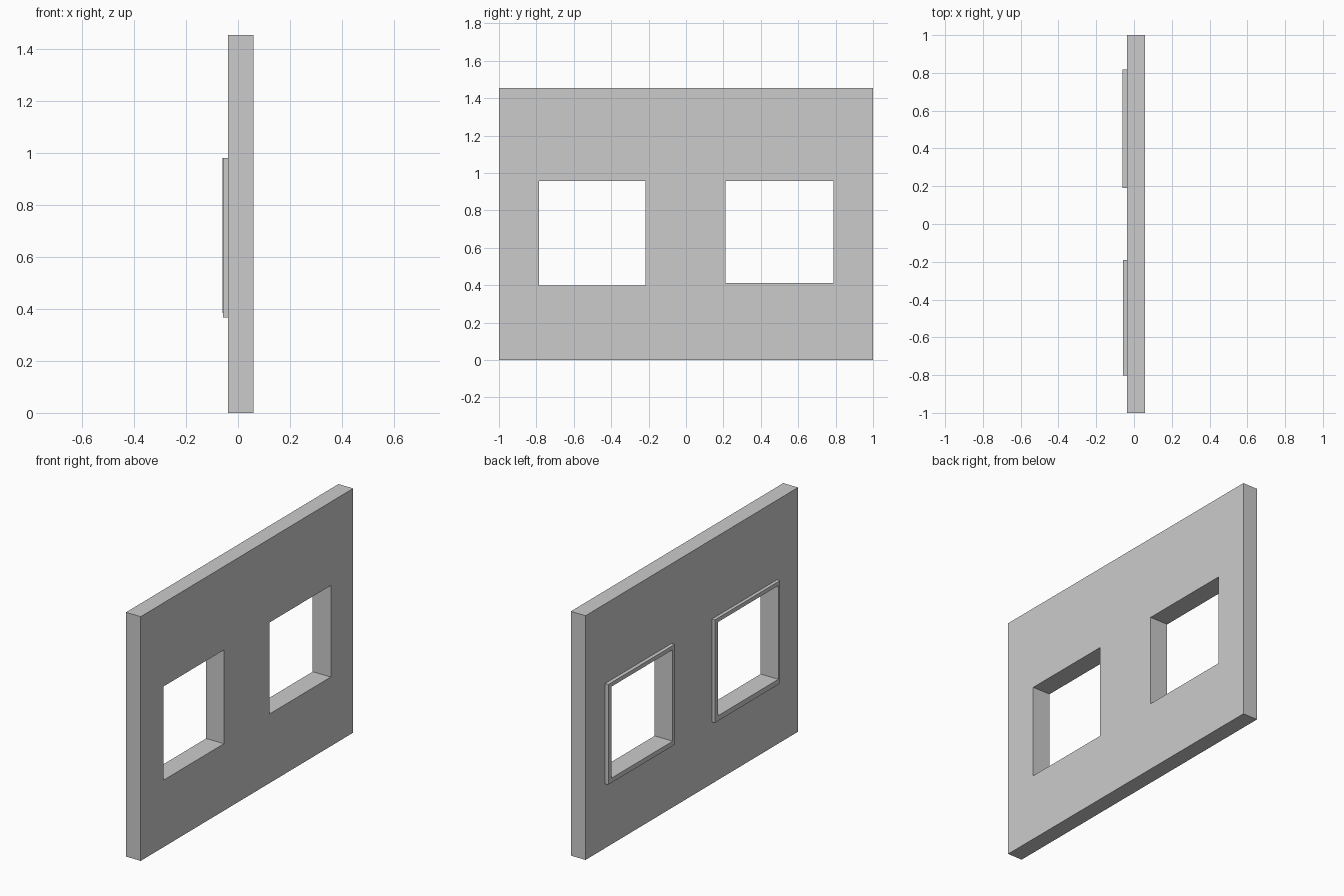
import bpy

if "Cube" in bpy.data.objects:
    bpy.data.objects.remove(bpy.data.objects["Cube"])

# Wall faces in x
WALL_BACK, WALL_FRONT = -0.038, 0.059
HEIGHT = 1.455


def box(name, x, y, z):
    """Box spanning the given (min, max) ranges."""
    bpy.ops.mesh.primitive_cube_add(size=1)
    ob = bpy.context.object
    ob.name = ob.data.name = name
    for v in ob.data.vertices:
        for axis, (lo, hi) in enumerate((x, y, z)):
            v.co[axis] = lo if v.co[axis] < 0 else hi
    return ob


def cut(ob, y, z):
    """Cut a rectangular opening right through in x."""
    cutter = box("opening_cutter", (-0.3, 0.3), y, z)
    cutter.hide_render = True
    mod = ob.modifiers.new("opening", 'BOOLEAN')
    mod.operation, mod.solver, mod.object = 'DIFFERENCE', 'EXACT', cutter
    bpy.context.view_layer.objects.active = ob
    bpy.ops.object.modifier_apply(modifier=mod.name)
    bpy.data.objects.remove(cutter, do_unlink=True)


# Windows: name, opening y, opening z, frame y, frame z, frame outer x
windows = [
    ("window_frame_left", (-0.787, -0.217), (0.399, 0.957),
     (-0.803, -0.190), (0.368, 0.981), -0.058),
    ("window_frame_right", (0.211, 0.789), (0.412, 0.957),
     (0.191, 0.817), (0.384, 0.981), -0.060),
]

# Wall panel
wall = box("wall", (WALL_BACK, WALL_FRONT), (-1, 1), (0, HEIGHT))

# Openings and raised frames on the back side
for name, hole_y, hole_z, frame_y, frame_z, outer_x in windows:
    cut(wall, hole_y, hole_z)
    frame = box(name, (outer_x, WALL_BACK), frame_y, frame_z)
    cut(frame, hole_y, hole_z)
